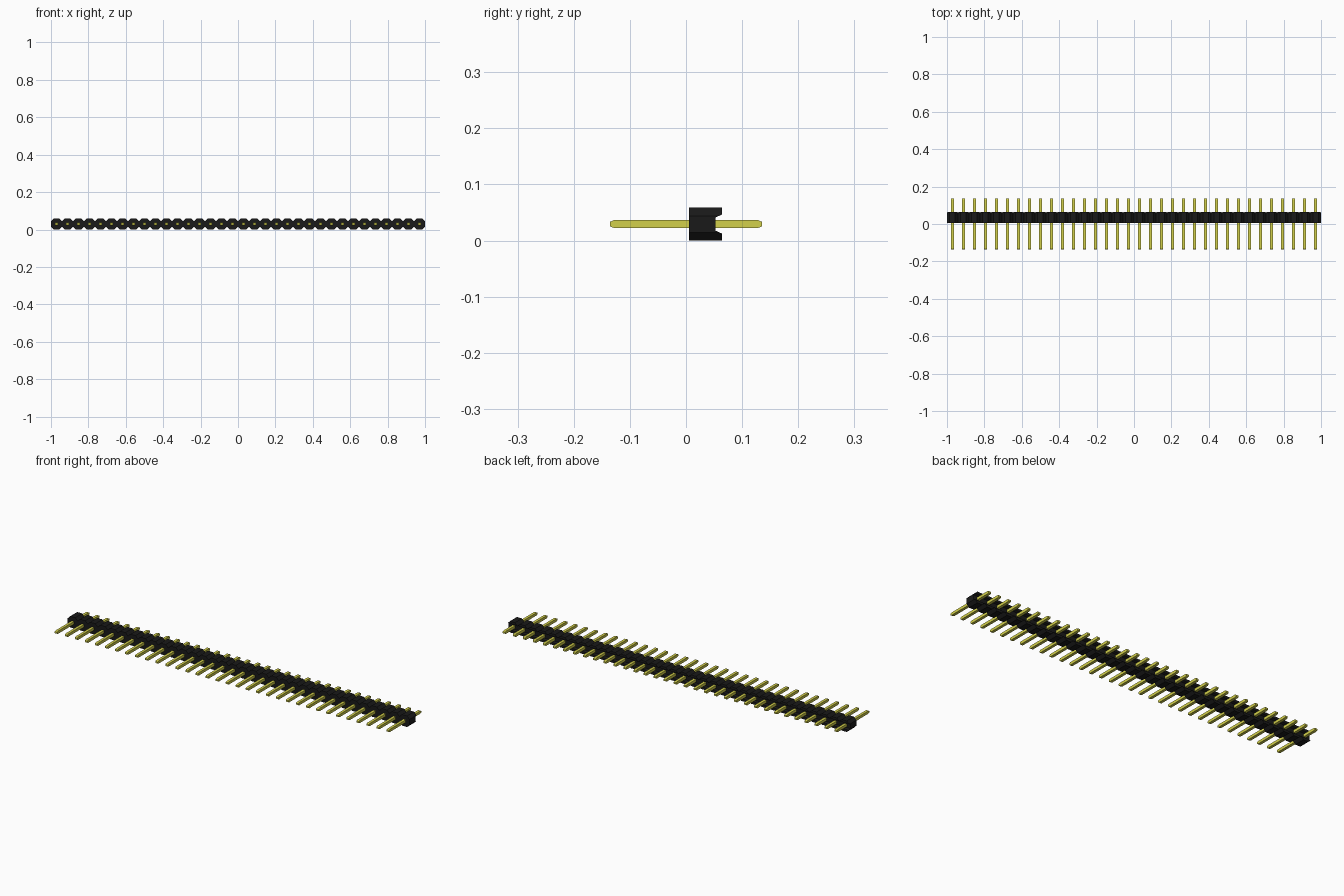
import bpy
import bmesh
from mathutils import Vector

if "Cube" in bpy.data.objects:
    bpy.data.objects.remove(bpy.data.objects["Cube"])

COUNT = 34
PITCH = 2 / COUNT
MID = PITCH / 2            # height of the pin axis
CUT = PITCH / 4            # corner chamfer of each cell
BACK, FRONT = 0.064, 0.005


def material(name, rgb):
    mat = bpy.data.materials.new(name)
    mat.use_nodes = True
    mat.diffuse_color = (*rgb, 1)
    bsdf = mat.node_tree.nodes["Principled BSDF"]
    bsdf.inputs["Base Color"].default_value = (*rgb, 1)
    return mat


def loft(name, rings, mat):
    """Join closed rings of points and cap both ends."""
    bm = bmesh.new()
    loops = [[bm.verts.new(p) for p in ring] for ring in rings]
    for a, b in zip(loops, loops[1:]):
        for i in range(len(a)):
            j = (i + 1) % len(a)
            bm.faces.new((a[i], a[j], b[j], b[i]))
    bm.faces.new(loops[0][::-1])
    bm.faces.new(loops[-1])
    bmesh.ops.recalc_face_normals(bm, faces=bm.faces)
    mesh = bpy.data.meshes.new(name)
    bm.to_mesh(mesh)
    bm.free()
    mesh.materials.append(mat)
    obj = bpy.data.objects.new(name, mesh)
    bpy.context.collection.objects.link(obj)
    return obj


black = material("black plastic", (0.01, 0.01, 0.01))
gold = material("yellow gold metal", (0.65, 0.63, 0.07))

# Housing: row of octagonal cells extruded from front to back
top = [(-1, PITCH - CUT)]
for i in range(COUNT):
    x = -1 + i * PITCH
    top += [(x + CUT, PITCH), (x + PITCH - CUT, PITCH), (x + PITCH, PITCH - CUT)]
outline = top + [(x, PITCH - z) for x, z in reversed(top)]
housing = loft("housing", [[(x, y, z) for x, z in outline] for y in (FRONT, BACK)], black)

# Flared channel along the back of the housing
channel = [(0.053, MID - 0.012), (0.053, MID + 0.012),
           (BACK + 0.006, MID + 0.0195), (BACK + 0.006, MID - 0.0195)]
cutter = loft("channel_cutter", [[(x, y, z) for y, z in channel] for x in (-1.1, 1.1)], black)
cutter.hide_render = True
cutter.hide_viewport = True
cut = housing.modifiers.new("channel", "BOOLEAN")
cut.operation = "DIFFERENCE"
cut.solver = "EXACT"
cut.object = cutter

# Square pins whose tips are bevelled above and below, repeated along the row
x0 = -1 + PITCH / 2
HALF = 0.0072
corners = [(-1, -1), (1, -1), (1, 1), (-1, 1)]
sections = [(-0.135, 0.0042), (-0.128, HALF), (0.128, HALF), (0.135, 0.0042)]
pins = loft("pins", [[(x0 + a * HALF, y, MID + b * h) for a, b in corners]
                     for y, h in sections], gold)
row = pins.modifiers.new("row", "ARRAY")
row.count = COUNT
row.use_relative_offset = False
row.use_constant_offset = True
row.constant_offset_displace = Vector((PITCH, 0, 0))
